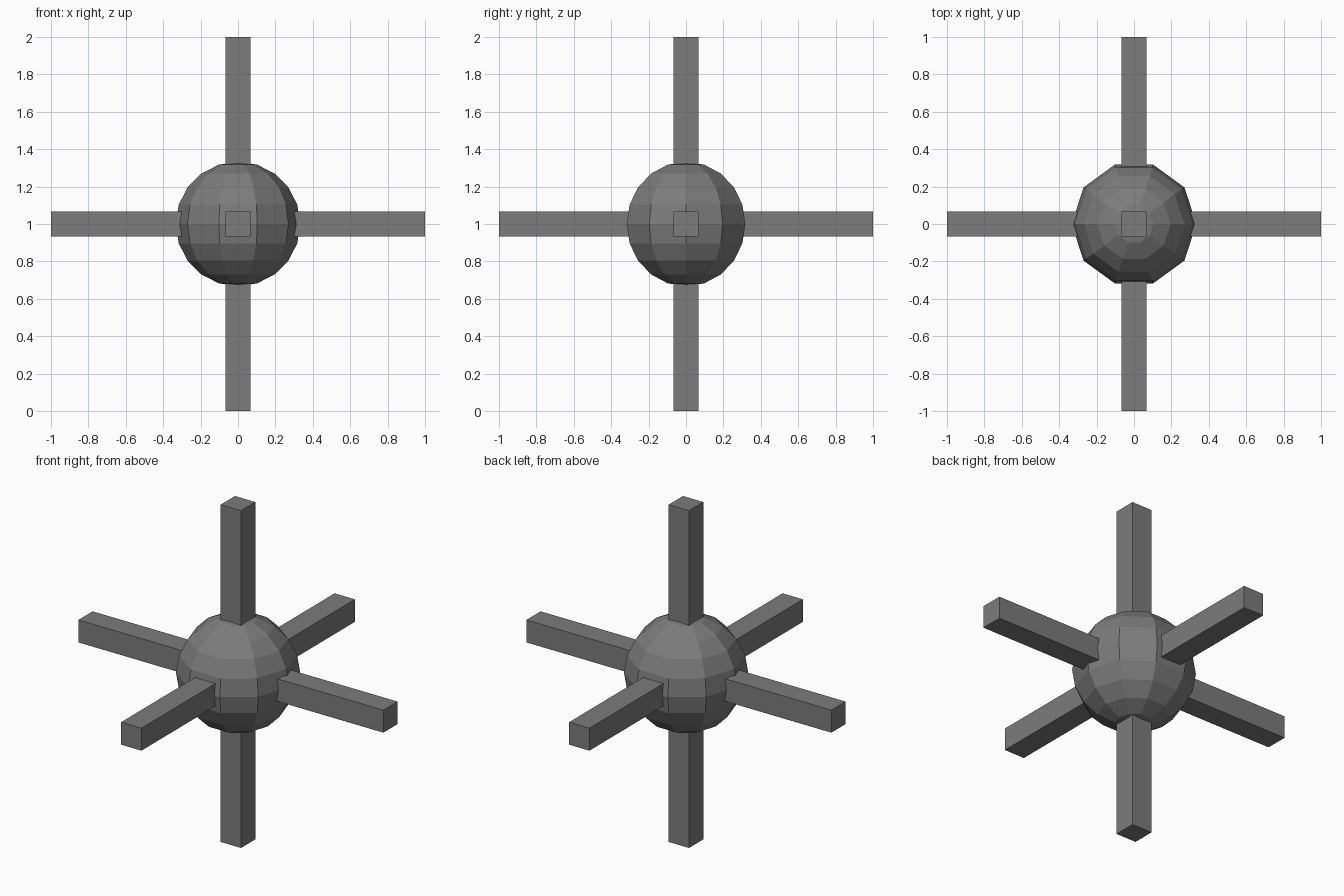
import bpy
import math

if "Cube" in bpy.data.objects:
    bpy.data.objects.remove(bpy.data.objects["Cube"])

CENTRE = (0, 0, 1)
RADIUS = 1 / 3
THICK = 2 / 15
LENGTH = 2.0

# Dark grey finish shared by all parts
dark = bpy.data.materials.new("dark_grey")
dark.diffuse_color = (0.2, 0.2, 0.2, 1)
dark.use_nodes = True
dark.node_tree.nodes["Principled BSDF"].inputs["Base Color"].default_value = dark.diffuse_color

# Faceted central ball, with a corner column facing +x
bpy.ops.mesh.primitive_uv_sphere_add(segments=10, ring_count=10, radius=RADIUS,
                                     location=CENTRE, rotation=(0, 0, math.pi / 2))
ball = bpy.context.object
ball.name = "core_ball"
ball.data.materials.append(dark)
bpy.ops.object.shade_flat()


def add_bar(name, axis):
    """Square bar running through the ball along one axis."""
    bpy.ops.mesh.primitive_cube_add(size=1, location=CENTRE)
    bar = bpy.context.object
    bar.name = name
    size = [THICK] * 3
    size[axis] = LENGTH
    bar.scale = size
    bpy.ops.object.transform_apply(location=False, rotation=False, scale=True)
    bar.data.materials.append(dark)


# Three crossing bars make the six arms
for axis, name in enumerate(("side_bar", "depth_bar", "upright_bar")):
    add_bar(name, axis)
